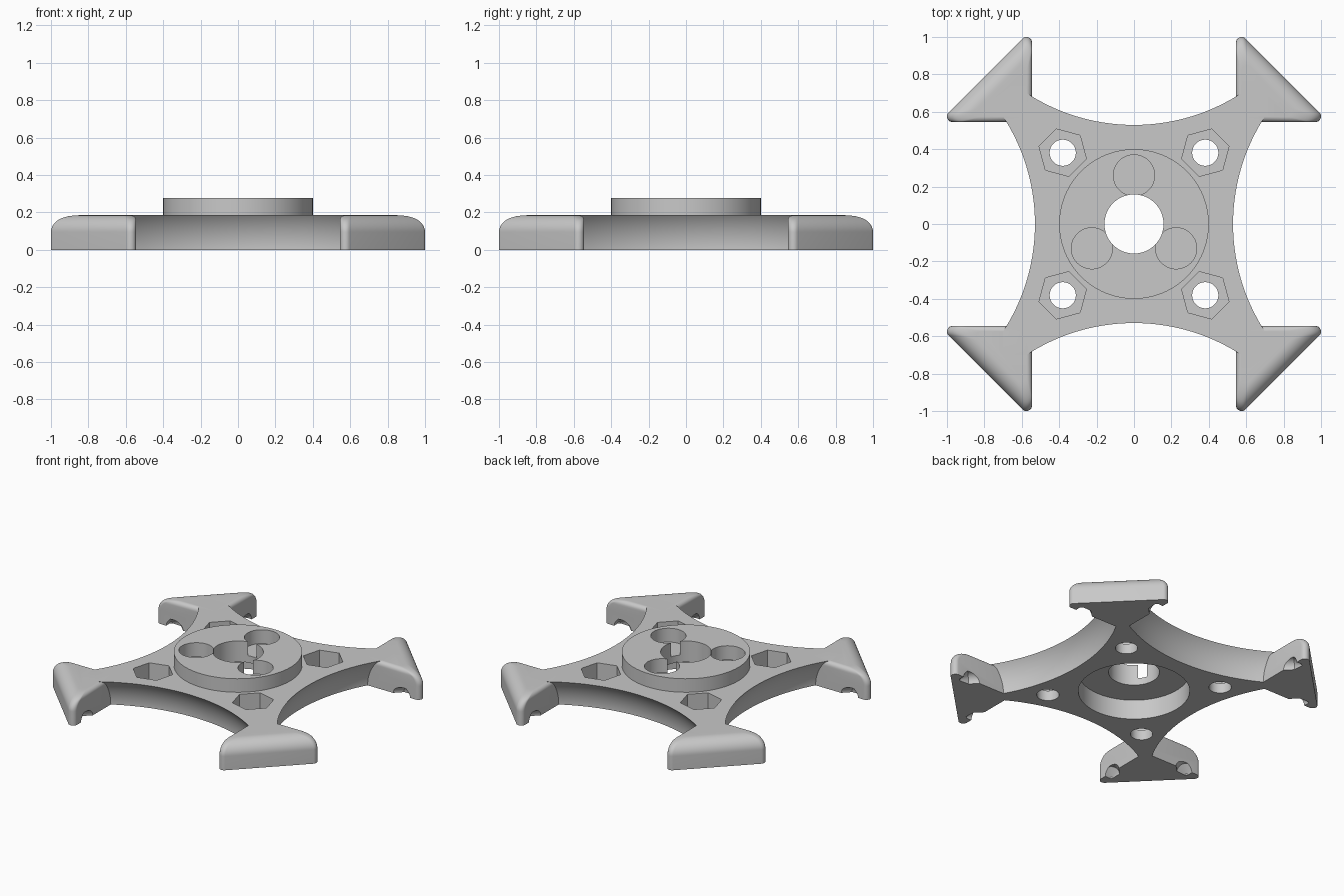
import bpy, bmesh
from math import sin, cos, pi, sqrt, radians
from mathutils import Vector, Matrix

if "Cube" in bpy.data.objects:
    bpy.data.objects.remove(bpy.data.objects["Cube"])

THICK = 0.185
HUB_TOP = 0.278

grey = bpy.data.materials.new("plain grey")
grey.use_nodes = True
grey.diffuse_color = (0.58, 0.58, 0.58, 1)
grey.node_tree.nodes["Principled BSDF"].inputs["Base Color"].default_value = (0.58, 0.58, 0.58, 1)


def loft(name, rings, matrix=Matrix()):
    """Closed solid through a stack of rings with equal point counts."""
    bm = bmesh.new()
    loops = [[bm.verts.new(matrix @ Vector(p)) for p in ring] for ring in rings]
    for a, b in zip(loops, loops[1:]):
        for i in range(len(a)):
            j = (i + 1) % len(a)
            bm.faces.new((a[i], a[j], b[j], b[i]))
    bm.faces.new(loops[0][::-1])
    bm.faces.new(loops[-1])
    bmesh.ops.recalc_face_normals(bm, faces=bm.faces)
    mesh = bpy.data.meshes.new(name)
    bm.to_mesh(mesh)
    bm.free()
    mesh.materials.append(grey)
    obj = bpy.data.objects.new(name, mesh)
    bpy.context.collection.objects.link(obj)
    return obj


def circle(r, z, x=0, y=0, sides=64, start=0):
    return [(x + r * cos(start + 2 * pi * i / sides),
             y + r * sin(start + 2 * pi * i / sides), z) for i in range(sides)]


def cylinder(name, r, z0, z1, x=0, y=0, sides=64, start=0, matrix=Matrix()):
    return loft(name, [circle(r, z, x, y, sides, start) for z in (z0, z1)], matrix)


def combine(target, other, operation):
    """Apply a boolean and drop the helper solid."""
    mod = target.modifiers.new(operation, "BOOLEAN")
    mod.operation = operation
    mod.solver = "EXACT"
    mod.object = other
    bpy.context.view_layer.objects.active = target
    bpy.ops.object.modifier_apply(modifier=mod.name)
    bpy.data.objects.remove(other)


def head_ring(z):
    """Arrowhead outline at a height: big round on the long edge, small on the short ones."""
    big, small, tip = 0.09, 0.028, 0.03
    h = max(0, z - (THICK - big))
    cut = big - sqrt(max(0, big * big - h * h))
    h = max(0, z - (THICK - small))
    inset = small - sqrt(max(0, small * small - h * h))
    inner = 0.545 + inset
    centre_y = inner + tip
    centre_x = 1.545 - cut * sqrt(2) - centre_y
    arc = [radians(-90 + 135 * i / 10) for i in range(11)]
    right = [(centre_x + tip * cos(a), centre_y + tip * sin(a), z) for a in arc]
    return [(inner, inner, z)] + right + [(y, x, z) for x, y, z in right[::-1]]


# Square plate, hollowed on each side by a flared round
s = 0.7
body = loft("frame", [[(-s, -s, z), (s, -s, z), (s, s, z), (-s, s, z)] for z in (0, THICK)])
quarters = [Matrix.Rotation(k * pi / 2, 4, "Z") for k in range(4)]
heights = [-0.08 + 0.285 * i / 20 for i in range(21)]
for turn in quarters:
    rings = [circle(0.829 + sqrt(0.291 ** 2 - z * z), z, 0, 1.583, 160) for z in heights]
    combine(body, loft("side_cutter", rings, turn), "DIFFERENCE")

# Arrowheads on the four corners
levels = [0] + [THICK - 0.09 + 0.09 * sin(pi / 2 * i / 14) for i in range(15)]
for turn in quarters:
    combine(body, loft("arrowhead", [head_ring(z) for z in levels], turn), "UNION")

# Raised hub
combine(body, cylinder("hub", 0.4, 0.1, HUB_TOP, sides=96), "UNION")

# Hexagonal nut pockets, screw holes and the pointed notches under the barbs
for turn in quarters:
    combine(body, cylinder("nut_cutter", 0.131, 0.07, 0.3, 0.381, 0.381, 6, radians(15), turn),
            "DIFFERENCE")
    combine(body, cylinder("screw_cutter", 0.07, -0.1, 0.3, 0.381, 0.381, 40, 0, turn),
            "DIFFERENCE")
    for side in (-1, 1):
        along_arm = (turn @ Matrix.Rotation(pi / 4, 4, "Z")
                     @ Matrix.Translation((0, side * 0.235, 0))
                     @ Matrix.Rotation(pi / 2, 4, "Y"))
        rings = [circle(r, z, sides=32) for r, z in ((0.055, 0.86), (0.055, 1.02), (0.01, 1.07))]
        combine(body, loft("notch_cutter", rings, along_arm), "DIFFERENCE")

# Wide recess below, centre bore and three round pockets in the hub
combine(body, cylinder("recess_cutter", 0.347, -0.1, 0.135, sides=96), "DIFFERENCE")
combine(body, cylinder("bore_cutter", 0.158, -0.1, 0.4), "DIFFERENCE")
for k in range(3):
    a = radians(90 + 120 * k)
    combine(body, cylinder("pocket_cutter", 0.11, 0.183, 0.4, 0.26 * cos(a), 0.26 * sin(a), 48),
            "DIFFERENCE")

# Smooth rounds, crisp edges
bpy.ops.object.select_all(action="DESELECT")
body.select_set(True)
bpy.context.view_layer.objects.active = body
bpy.ops.object.shade_smooth_by_angle(angle=radians(30))
